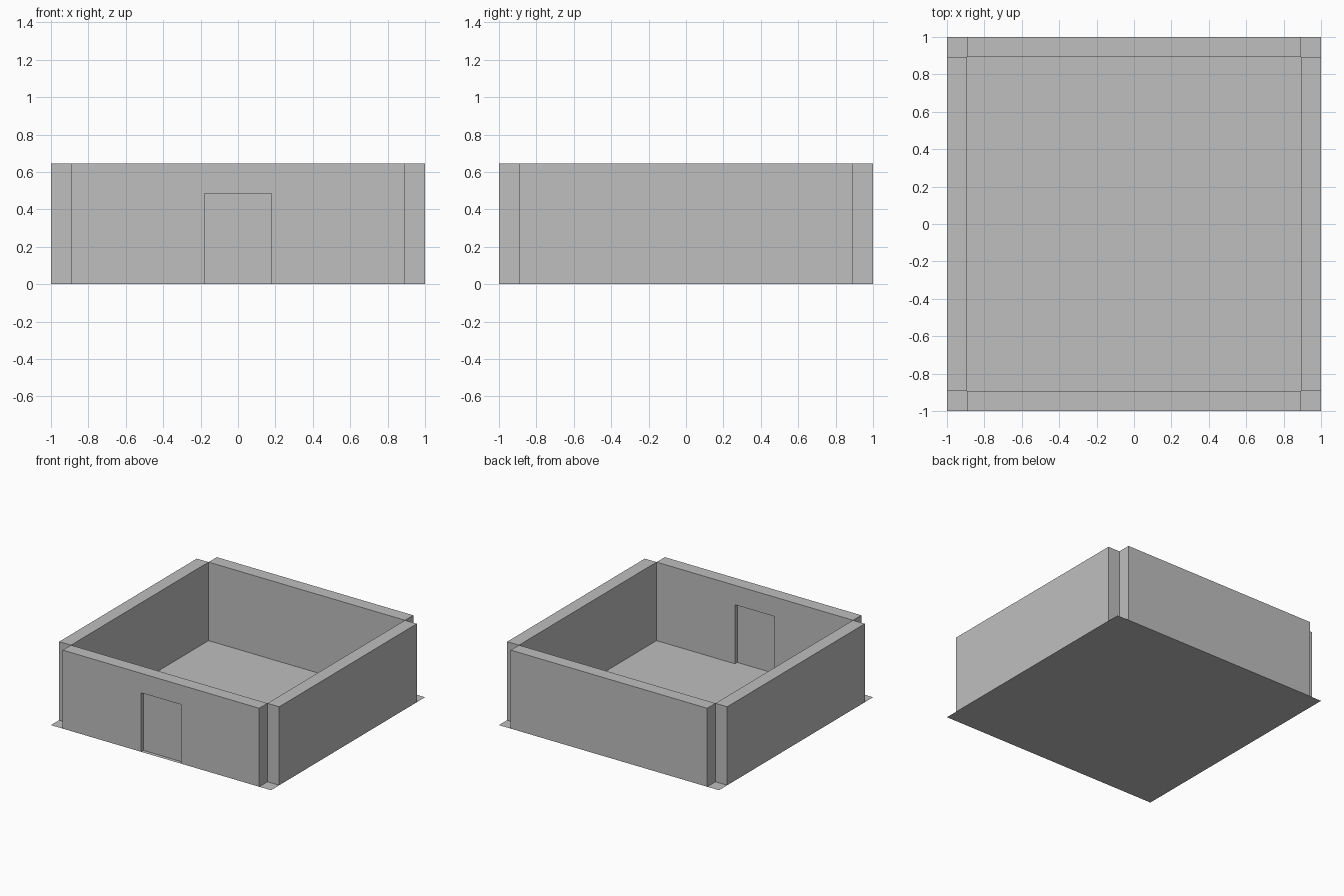
import bpy
import bmesh
from mathutils import Matrix, Vector

cube = bpy.data.objects.get("Cube")
if cube:
    bpy.data.objects.remove(cube, do_unlink=True)

# Single plaster colour
grey = bpy.data.materials.new("plain_grey")
grey.use_nodes = True
colour = (0.52, 0.52, 0.52, 1)
grey.diffuse_color = colour
grey.node_tree.nodes["Principled BSDF"].inputs["Base Color"].default_value = colour

HALF = 1.0          # half the floor width
THICK = 0.107       # wall thickness
INNER = HALF - THICK
HEIGHT = 0.645
DOOR_HALF, DOOR_TOP, RECESS = 0.18, 0.485, 0.03


def finish(name, bm):
    bmesh.ops.recalc_face_normals(bm, faces=bm.faces)
    mesh = bpy.data.meshes.new(name)
    bm.to_mesh(mesh)
    bm.free()
    mesh.materials.append(grey)
    obj = bpy.data.objects.new(name, mesh)
    bpy.context.collection.objects.link(obj)
    return obj


def slab(name, outline, y0, y1, side="Y"):
    """Extrude an upright outline of (across, z) points from y0 to y1."""
    bm = bmesh.new()
    face = bm.faces.new([bm.verts.new((a, y0, z)) for a, z in outline])
    moved = bmesh.ops.extrude_face_region(bm, geom=[face], use_keep_orig=True)
    verts = [v for v in moved["geom"] if isinstance(v, bmesh.types.BMVert)]
    bmesh.ops.translate(bm, verts=verts, vec=Vector((0, y1 - y0, 0)))
    if side == "X":
        bm.transform(Matrix.Rotation(1.5707963, 4, "Z"))
    return finish(name, bm)


def rectangle(half, top):
    return [(-half, 0), (half, 0), (half, top), (-half, top)]


# Thin floor sheet
bm = bmesh.new()
bmesh.ops.create_grid(bm, x_segments=1, y_segments=1, size=HALF)
finish("floor", bm)

# Solid back and side walls, leaving the corners open
slab("back_wall", rectangle(INNER, HEIGHT), INNER, HALF)
slab("right_wall", rectangle(INNER, HEIGHT), INNER, HALF, "X")
slab("left_wall", rectangle(INNER, HEIGHT), -HALF, -INNER, "X")

# Front wall with a doorway
doorway = [(-INNER, 0), (-DOOR_HALF, 0), (-DOOR_HALF, DOOR_TOP),
           (DOOR_HALF, DOOR_TOP), (DOOR_HALF, 0), (INNER, 0),
           (INNER, HEIGHT), (-INNER, HEIGHT)]
slab("front_wall", doorway, -HALF, -INNER)

# Door set back from both wall faces
slab("door", rectangle(DOOR_HALF, DOOR_TOP), -HALF + RECESS, -INNER - RECESS)
